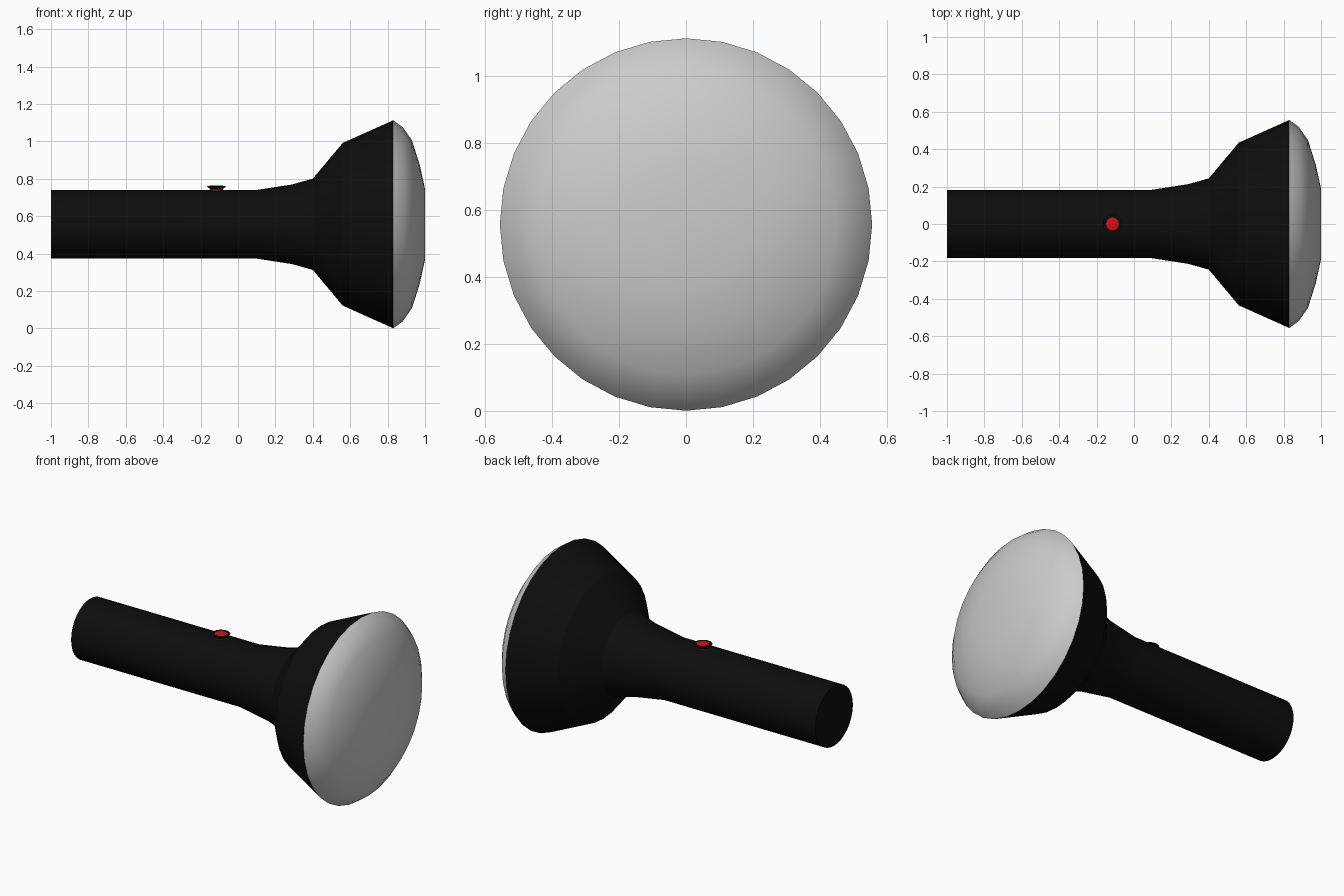
import bpy, bmesh, math
from mathutils import Matrix

if "Cube" in bpy.data.objects:
    bpy.data.objects.remove(bpy.data.objects["Cube"])

AXIS_Z = 0.557


def material(name, color):
    m = bpy.data.materials.new(name)
    m.diffuse_color = (*color, 1)
    m.use_nodes = True
    m.node_tree.nodes["Principled BSDF"].inputs["Base Color"].default_value = m.diffuse_color
    return m


def lathe(name, profile, segments, matrix, mat=None, angle=20):
    """Revolve (height, radius) points about local z; radius 0 closes to a pole."""
    bm = bmesh.new()
    rings = []
    for h, r in profile:
        n = segments if r > 0 else 1
        rings.append([bm.verts.new((r * math.cos(math.tau * i / n),
                                    r * math.sin(math.tau * i / n), h))
                      for i in range(n)])
    for a, b in zip(rings, rings[1:]):
        for i in range(segments):
            j = (i + 1) % segments
            quad = [a[i % len(a)], a[j % len(a)], b[j % len(b)], b[i % len(b)]]
            bm.faces.new(list(dict.fromkeys(quad)))
    bm.transform(matrix)
    bmesh.ops.recalc_face_normals(bm, faces=bm.faces[:])
    mesh = bpy.data.meshes.new(name)
    bm.to_mesh(mesh)
    bm.free()
    obj = bpy.data.objects.new(name, mesh)
    bpy.context.collection.objects.link(obj)
    if mat:
        mesh.materials.append(mat)
    bpy.ops.object.select_all(action='DESELECT')
    obj.select_set(True)
    bpy.context.view_layer.objects.active = obj
    bpy.ops.object.shade_smooth_by_angle(angle=math.radians(angle))
    return obj


black = material("black_plastic", (0.004, 0.004, 0.004))
red = material("red_plastic", (0.7, 0.005, 0.008))
along_x = Matrix.Translation((0, 0, AXIS_Z)) @ Matrix.Rotation(math.pi / 2, 4, 'Y')

# Handle flaring into the lamp head
lathe("flashlight_body",
      [(-1, 0), (-1, 0.182), (0.09, 0.182), (0.29, 0.213), (0.40, 0.244),
       (0.56, 0.435), (0.83, 0.556)], 32, along_x, black)

# Bulging lens
lathe("lens",
      [(0.83, 0.556), (0.88, 0.52), (0.93, 0.449), (0.972, 0.317),
       (1.0, 0.188), (1.0, 0)], 32, along_x, angle=40)

# Switch: flared collar with a red button on top
at_switch = Matrix.Translation((-0.115, 0, AXIS_Z))
lathe("switch_collar", [(0.17, 0), (0.17, 0.028), (0.19, 0.036), (0.205, 0.052), (0.205, 0.034)],
      24, at_switch, black)
lathe("switch_button", [(0.18, 0.034), (0.206, 0.034), (0.208, 0.028), (0.208, 0)],
      24, at_switch, red)
